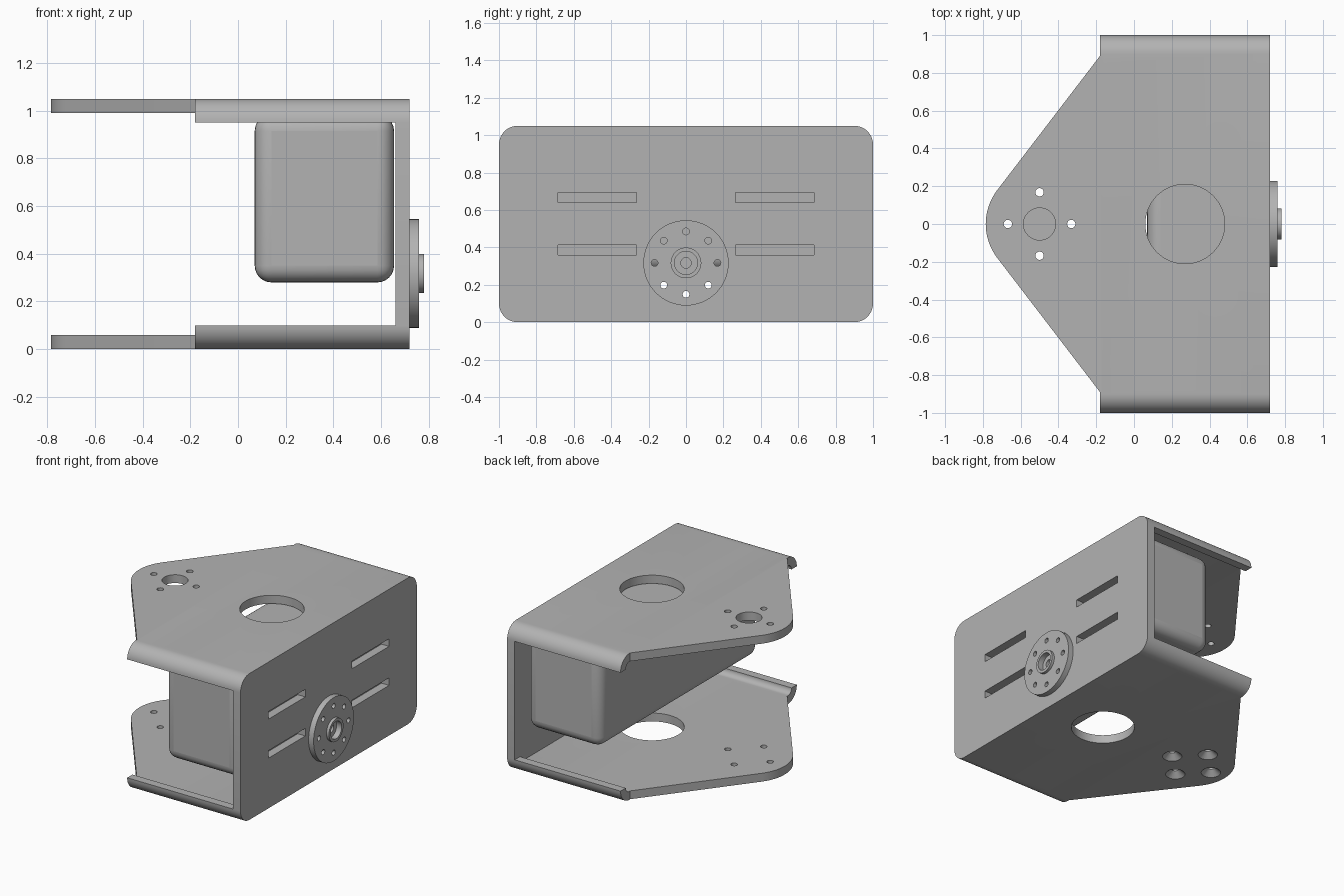
import bpy, bmesh, math
from mathutils import Matrix, Vector

if "Cube" in bpy.data.objects:
    bpy.data.objects.remove(bpy.data.objects["Cube"])

grey = bpy.data.materials.new("plain grey")
grey.diffuse_color = (0.45, 0.45, 0.45, 1)
grey.use_nodes = True
grey.node_tree.nodes["Principled BSDF"].inputs["Base Color"].default_value = grey.diffuse_color
H, T = 1.05, 0.06          # bracket height, sheet thickness
NOSE_X, NOSE_R = -0.49, 0.295


def finish(name, bm):
    bmesh.ops.recalc_face_normals(bm, faces=bm.faces)
    me = bpy.data.meshes.new(name)
    bm.to_mesh(me)
    bm.free()
    me.materials.append(grey)
    ob = bpy.data.objects.new(name, me)
    bpy.context.collection.objects.link(ob)
    return ob


def prism(name, pts, axis, a, b):
    """Extrude a 2D outline: axis 'x' takes (y, z), axis 'z' takes (x, y)."""
    place = (lambda p, t: (t, p[0], p[1])) if axis == 'x' else (lambda p, t: (p[0], p[1], t))
    bm = bmesh.new()
    f = bm.faces.new([bm.verts.new(place(p, a)) for p in pts])
    r = bmesh.ops.extrude_face_region(bm, geom=[f])
    off = Vector(place((0, 0), b - a))
    bmesh.ops.translate(bm, vec=off, verts=[v for v in r['geom'] if isinstance(v, bmesh.types.BMVert)])
    return finish(name, bm)


def rod(name, axis, centre, depth, r1, r2=None, seg=32):
    """Cylinder or cone along x or z; r1 is the lower end."""
    bm = bmesh.new()
    m = Matrix.Translation(centre)
    if axis == 'x':
        m = m @ Matrix.Rotation(math.pi / 2, 4, 'Y')
    bmesh.ops.create_cone(bm, cap_ends=True, segments=seg, radius1=r1,
                          radius2=r1 if r2 is None else r2, depth=depth, matrix=m)
    return finish(name, bm)


def block(name, lo, hi):
    lo, hi = Vector(lo), Vector(hi)
    bm = bmesh.new()
    bmesh.ops.create_cube(bm, size=1, matrix=Matrix.Translation((lo + hi) / 2)
                          @ Matrix.Diagonal((*(hi - lo), 1)))
    return finish(name, bm)


def boolean(ob, other, op):
    bpy.context.view_layer.objects.active = ob
    m = ob.modifiers.new("cut", 'BOOLEAN')
    m.operation, m.object, m.solver = op, other, 'EXACT'
    bpy.ops.object.modifier_apply(modifier=m.name)
    bpy.data.objects.remove(other)


def cut(ob, *cutters):
    for c in cutters:
        boolean(ob, c, 'DIFFERENCE')


def arc(cx, cy, r, a0, a1, n=10):
    return [(cx + r * math.cos(math.radians(a0 + (a1 - a0) * i / n)),
             cy + r * math.sin(math.radians(a0 + (a1 - a0) * i / n))) for i in range(n + 1)]


def plate(name, flip):
    # channel with curled side lips, joined to the pointed nose
    z = (lambda v: H - v) if flip else (lambda v: v)
    sec = (arc(0.9, 0.95, 0.1, 0, 90) + arc(-0.9, 0.95, 0.1, 90, 180)
           + arc(-0.9, 0.95, 0.04, 180, 90) + arc(0.9, 0.95, 0.04, 90, 0))
    ob = prism(name, [(y, z(v)) for y, v in sec], 'x', -0.18, 0.66)
    tip = arc(NOSE_X, 0, NOSE_R, 143, 217, 16)
    outline = [(0.1, 0.87), (-0.165, 0.9), (-0.18, 0.89)] + tip + [(-0.18, -0.89), (-0.165, -0.9), (0.1, -0.87)]
    lo, hi = sorted((z(H), z(H - T)))
    boolean(ob, prism("nose", outline, 'z', lo, hi), 'UNION')
    mid = z(H - T / 2)
    # large opening and bolt circle
    cut(ob, rod("c", 'z', (0.27, 0, mid), 0.2, 0.21, seg=64))
    for i in range(4):
        a = i * math.pi / 2
        x, y = -0.5 + 0.168 * math.cos(a), 0.168 * math.sin(a)
        cut(ob, rod("c", 'z', (x, y, mid), 0.2, 0.022, seg=20))
        if flip:   # countersinks underneath
            cut(ob, rod("c", 'z', (x, y, 0.018), 0.04, 0.067, 0.022))
    if not flip:
        cut(ob, rod("c", 'z', (-0.5, 0, mid), 0.2, 0.085, seg=40))
    return ob


plate("top_plate", False)
plate("bottom_plate", True)

# end wall with rounded corners and four slots
wall_pts = (arc(0.9, 0.95, 0.1, 0, 90) + arc(-0.9, 0.95, 0.1, 90, 180)
            + arc(-0.9, 0.1, 0.1, 180, 270) + arc(0.9, 0.1, 0.1, 270, 360))
wall = prism("end_wall", wall_pts, 'x', 0.66, 0.72)
for s in (-1, 1):
    for z0 in (0.36, 0.64):
        y0, y1 = sorted((s * 0.265, s * 0.685))
        cut(wall, block("c", (0.6, y0, z0), (0.8, y1, z0 + 0.054)))

# round mounting disc with hub
HZ = 0.317
disc = rod("mounting_disc", 'x', (0.74, 0, HZ), 0.04, 0.228, seg=64)
hub = rod("disc_hub", 'x', (0.77, 0, HZ), 0.02, 0.082, seg=40)
cut(hub, rod("c", 'x', (0.77, 0, HZ), 0.1, 0.062, seg=40))
cut(disc, rod("c", 'x', (0.76, 0, HZ), 0.04, 0.062, seg=40),
    rod("c", 'x', (0.74, 0, HZ), 0.1, 0.028, seg=24))
for i in range(8):
    a = i * math.pi / 4
    p = (0.71, 0.168 * math.cos(a), HZ + 0.168 * math.sin(a))
    for ob in (disc, wall):
        cut(ob, rod("c", 'x', p, 0.2, 0.018, seg=20))

# rounded inner housing
housing = block("inner_housing", (0.07, -0.93, 0.28), (0.655, 0.87, 0.985))
bev = housing.modifiers.new("round", 'BEVEL')
bev.width, bev.segments = 0.07, 6

bpy.ops.object.select_all(action='DESELECT')
for ob in bpy.data.objects:
    ob.select_set(True)
bpy.context.view_layer.objects.active = housing
bpy.ops.object.shade_smooth_by_angle(angle=math.radians(30))
